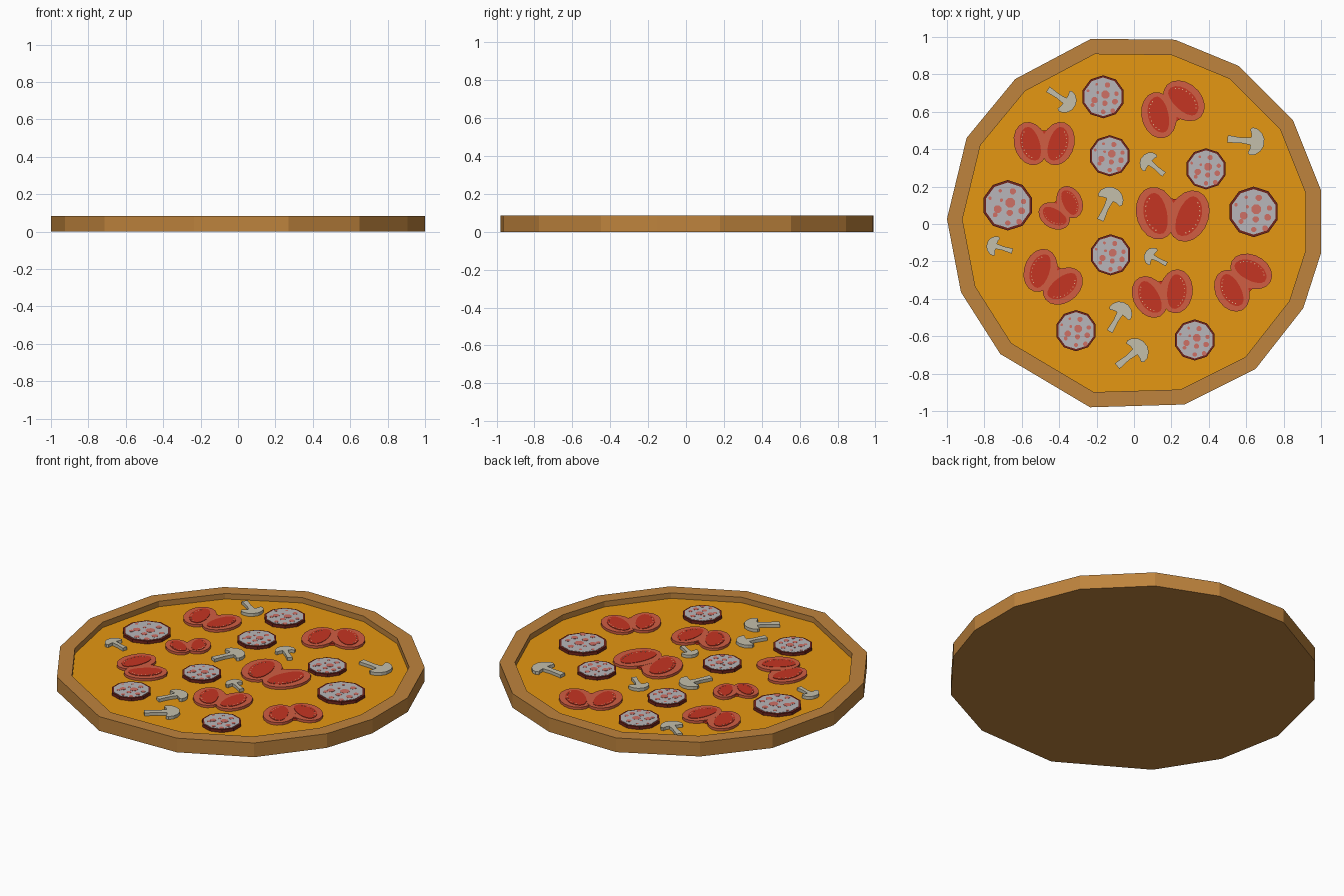
import bpy, bmesh, math
from mathutils import Vector, Matrix

if "Cube" in bpy.data.objects:
    bpy.data.objects.remove(bpy.data.objects["Cube"])

SAUCE_Z, RIM_Z = 0.052, 0.085


def material(name, rgb):
    m = bpy.data.materials.new(name)
    m.diffuse_color = (*rgb, 1)
    m.use_nodes = True
    m.node_tree.nodes["Principled BSDF"].inputs["Base Color"].default_value = m.diffuse_color
    return m


CRUST = material("baked_crust", (0.52, 0.23, 0.047))
CHEESE = material("cheese", (0.78, 0.31, 0.006))
SKIN = material("salami_skin", (0.16, 0.018, 0.012))
FAT = material("salami_meat", (0.48, 0.47, 0.49))
SPOT = material("salami_spot", (0.62, 0.16, 0.13))
FLESH = material("tomato_flesh", (0.64, 0.11, 0.055))
PULP = material("tomato_pulp", (0.56, 0.035, 0.016))
SEED = material("tomato_seed", (0.75, 0.45, 0.25))
FUNGUS = material("mushroom", (0.55, 0.52, 0.41))


def ellipse(cx, cy, rx, ry, n, tilt=0.0):
    c, s = math.cos(tilt), math.sin(tilt)
    pts = []
    for i in range(n):
        a = 2 * math.pi * (i + 0.5) / n
        x, y = rx * math.cos(a), ry * math.sin(a)
        pts.append((cx + c * x - s * y, cy + s * x + c * y))
    return pts


def build(name, parts, loc=(0, 0), angle=0.0, scale=1.0):
    """parts: list of (outline, z0, z1, material) extruded upright"""
    bm = bmesh.new()
    me = bpy.data.meshes.new(name)
    mats = []
    rot = Matrix.Rotation(angle, 2)
    for outline, z0, z1, mat in parts:
        if mat not in mats:
            mats.append(mat)
            me.materials.append(mat)
        pts = [rot @ Vector(p) * scale + Vector(loc) for p in outline]
        lo = [bm.verts.new((p.x, p.y, z0)) for p in pts]
        hi = [bm.verts.new((p.x, p.y, z1)) for p in pts]
        n = len(pts)
        faces = [bm.faces.new(hi), bm.faces.new(lo[::-1])]
        for i in range(n):
            j = (i + 1) % n
            faces.append(bm.faces.new((lo[i], lo[j], hi[j], hi[i])))
        for f in faces:
            f.material_index = mats.index(mat)
    bm.to_mesh(me)
    bm.free()
    ob = bpy.data.objects.new(name, me)
    bpy.context.collection.objects.link(ob)
    return ob


# Crust: irregular hand-cut 15-sided rim, counter-clockwise
OUTER = [(0.22, 0.985), (-0.23, 0.99), (-0.635, 0.775), (-0.895, 0.46), (-1, 0.027),
         (-0.925, -0.365), (-0.715, -0.695), (-0.235, -0.98), (0.27, -0.965),
         (0.65, -0.775), (0.905, -0.45), (1, -0.155), (1, 0.18), (0.85, 0.555), (0.56, 0.845)]
INNER = [(x * 0.917, y * 0.917) for x, y in OUTER]
bm = bmesh.new()
loops = [[bm.verts.new((x, y, z)) for x, y in ring]
         for ring, z in ((OUTER, 0), (OUTER, RIM_Z), (INNER, RIM_Z), (INNER, SAUCE_Z - 0.01))]
bm.faces.new(loops[0][::-1])
for a, b in zip(loops, loops[1:]):
    for i in range(len(a)):
        j = (i + 1) % len(a)
        bm.faces.new((a[i], a[j], b[j], b[i]))
mesh = bpy.data.meshes.new("crust")
bm.to_mesh(mesh)
bm.free()
mesh.materials.append(CRUST)
bpy.context.collection.objects.link(bpy.data.objects.new("crust", mesh))

# Cheese layer
build("cheese", [(INNER, SAUCE_Z - 0.01, SAUCE_Z, CHEESE)])

# Salami slices: dark skin, pale top, scattered spots
SPOTS = [(0.1, 0.1, 0.2), (-0.4, -0.15, 0.16), (0.55, -0.22, 0.14), (0.2, 0.55, 0.13),
         (0.08, -0.3, 0.13), (-0.5, -0.38, 0.1), (0.62, 0.15, 0.11), (0.0, -0.7, 0.11),
         (-0.7, 0.28, 0.07), (-0.3, 0.58, 0.07), (0.45, -0.65, 0.12), (-0.25, 0.2, 0.07)]
SALAMI = [(-0.165, 0.68, 0.115), (-0.13, 0.365, 0.11), (0.385, 0.295, 0.11), (-0.675, 0.10, 0.135),
          (0.64, 0.065, 0.135), (-0.125, -0.165, 0.11), (-0.31, -0.57, 0.11), (0.325, -0.62, 0.11)]
z = SAUCE_Z
for k, (x, y, r) in enumerate(SALAMI):
    parts = [(ellipse(0, 0, 1, 1, 10), z - 0.004, z + 0.017, SKIN),
             (ellipse(0, 0, 0.9, 0.9, 10), z + 0.01, z + 0.0185, FAT)]
    parts += [(ellipse(a, b, s, s, 8), z + 0.016, z + 0.0195, SPOT) for a, b, s in SPOTS]
    build(f"salami_{k + 1}", parts, (x, y), 0.0, r)

# Tomato pieces: two splayed lobes with pulp pockets and seeds
TOMATOES = [(0.20, 0.62, 210, 0.88), (-0.48, 0.43, 0, 0.83), (-0.385, 0.08, 42, 0.63),
            (0.205, 0.05, -5, 1.0), (-0.44, -0.29, -35, 0.83), (0.155, -0.375, 12, 0.83),
            (0.575, -0.305, 225, 0.83)]
for k, (x, y, deg, s) in enumerate(TOMATOES):
    parts = [([(-0.055, 0.085), (0, -0.05), (0.055, 0.085)], z - 0.004, z + 0.012, PULP)]
    for side in (-1, 1):
        tilt = -side * math.radians(17)
        dz = 0.0004 * side
        parts.append((ellipse(side * 0.088, 0, 0.106, 0.142, 18, tilt), z - 0.004, z + 0.015 + dz, FLESH))
        # half-moon pulp: rounded outside, flatter inside
        c, sn = math.cos(tilt), math.sin(tilt)
        place = lambda u, v: (side * 0.079 + c * u - sn * v, sn * u + c * v)
        moon = []
        for i in range(18):
            a = 2 * math.pi * i / 18
            u = math.cos(a)
            moon.append(place(u * (0.075 if u * side > 0 else 0.05), 0.112 * math.sin(a)))
        parts.append((moon, z + 0.01, z + 0.0175, PULP))
        for i in range(9):
            a = math.radians(-64 + 16 * i)
            px, py = place(side * 0.063 * math.cos(a), 0.096 * math.sin(a))
            parts.append((ellipse(px, py, 0.004, 0.004, 5), z + 0.016, z + 0.0185, SEED))
    build(f"tomato_{k + 1}", parts, (x, y), math.radians(deg), s)

# Mushroom slices: mirrored half profile, cap crown at origin, stem towards -y
HALF = [(0.10, -1.0), (0.075, -0.62), (0.10, -0.36), (0.22, -0.37), (0.33, -0.41),
        (0.38, -0.34), (0.35, -0.2), (0.24, -0.07), (0.1, 0.0)]
SLICE = HALF + [(-x, y) for x, y in HALF[::-1]]
MUSHROOMS = [(-0.32, 0.625, -0.46, 0.72), (0.695, 0.435, 0.50, 0.455), (0.045, 0.36, 0.16, 0.265),
             (-0.10, 0.19, -0.18, 0.02), (-0.785, -0.105, -0.65, -0.145), (0.06, -0.155, 0.175, -0.215),
             (-0.045, -0.425, -0.13, -0.575), (0.06, -0.64, -0.09, -0.76)]
for k, (cx, cy, ex, ey) in enumerate(MUSHROOMS):
    d = Vector((ex - cx, ey - cy))
    build(f"mushroom_{k + 1}", [(SLICE, z - 0.004, z + 0.018, FUNGUS)], (cx, cy),
          math.atan2(d.y, d.x) + math.pi / 2, d.length)
